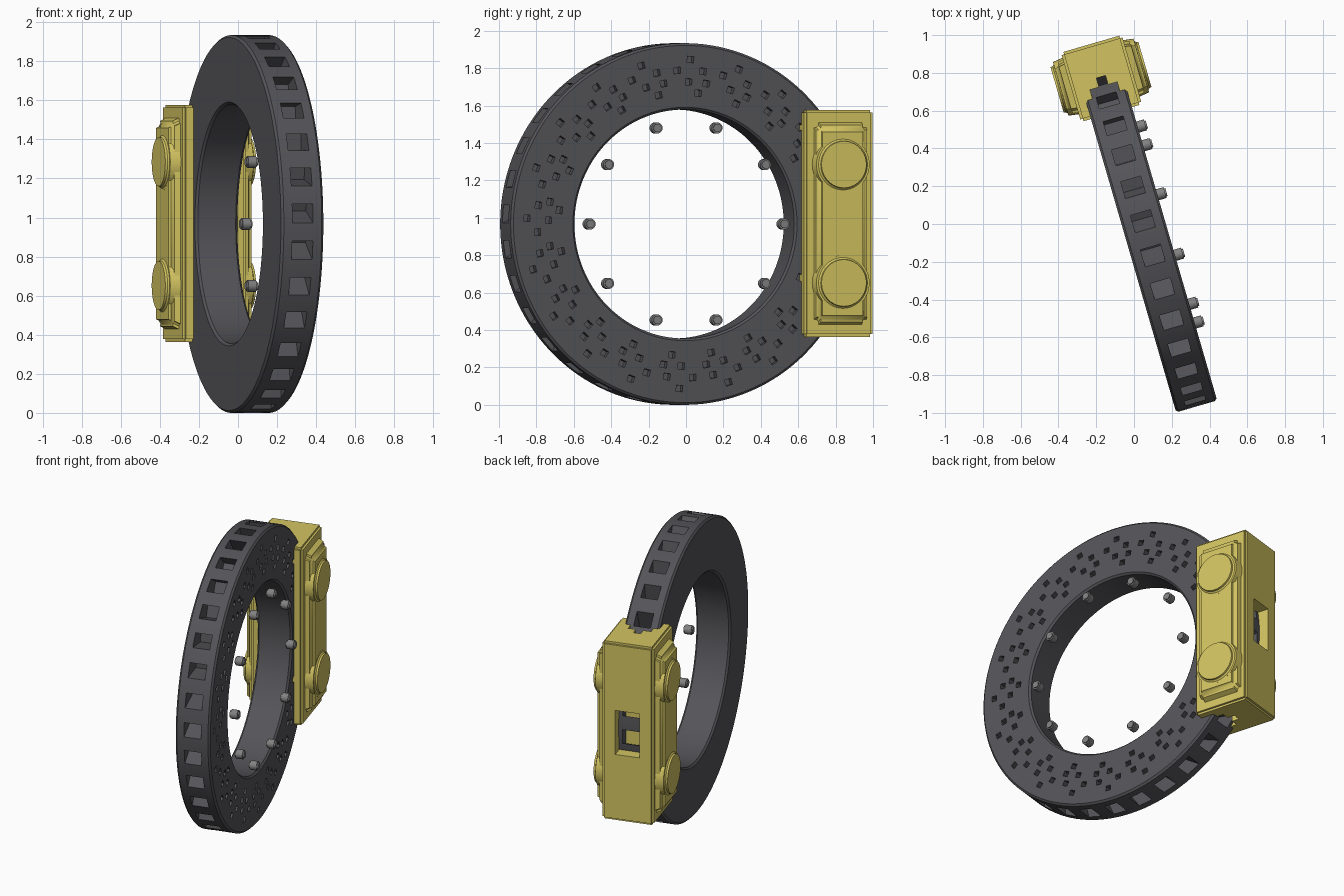
import bpy, bmesh, math
from mathutils import Matrix

if "Cube" in bpy.data.objects:
    bpy.data.objects.remove(bpy.data.objects["Cube"], do_unlink=True)

RADIUS, HOLE, HALF = 0.967, 0.612, 0.113
# local frame: x is the wheel axis, y points to the caliper
PLACE = Matrix.Translation((0.062, -0.037, RADIUS)) @ Matrix.Rotation(math.radians(16.2), 4, 'Z')


def material(name, rgb):
    m = bpy.data.materials.new(name)
    m.use_nodes = True
    m.diffuse_color = (*rgb, 1)
    m.node_tree.nodes["Principled BSDF"].inputs["Base Color"].default_value = (*rgb, 1)
    return m


iron = material("dark iron", (0.09, 0.09, 0.1))
yellow = material("caliper yellow", (0.65, 0.55, 0.12))
steel = material("bolt grey", (0.22, 0.22, 0.22))


def make(name, bm, mat=None):
    bmesh.ops.recalc_face_normals(bm, faces=bm.faces)
    me = bpy.data.meshes.new(name)
    bm.to_mesh(me)
    bm.free()
    ob = bpy.data.objects.new(name, me)
    bpy.context.collection.objects.link(ob)
    ob.matrix_world = PLACE
    if mat:
        me.materials.append(mat)
    return ob


def smooth(ob, angle=32):
    ob.data.shade_smooth()
    ob.data.set_sharp_from_angle(angle=math.radians(angle))


def add_box(bm, size, matrix):
    bmesh.ops.create_cube(bm, size=1, matrix=matrix @ Matrix.Diagonal((*size, 1)))


def box_between(bm, lo, hi):
    mid = [(a + b) / 2 for a, b in zip(lo, hi)]
    add_box(bm, [b - a for a, b in zip(lo, hi)], Matrix.Translation(mid))


def carve(ob, bm):
    # subtract the cutter, bake the result and drop the cutter
    cutter = make("cutter", bm)
    cutter.hide_render = True
    mod = ob.modifiers.new("cut", 'BOOLEAN')
    mod.operation, mod.solver, mod.object = 'DIFFERENCE', 'EXACT', cutter
    bpy.context.view_layer.update()
    deps = bpy.context.evaluated_depsgraph_get()
    baked = bpy.data.meshes.new_from_object(ob.evaluated_get(deps))
    ob.modifiers.clear()
    ob.data = baked
    bpy.data.objects.remove(cutter, do_unlink=True)


def around(degrees):
    # turn about the axle, measured from the top towards the caliper
    return Matrix.Rotation(-math.radians(degrees), 4, 'X')


# brake disc: a chamfered ring
bm = bmesh.new()
c = 0.012
section = [(-HALF, HOLE + c), (-HALF, RADIUS - c), (-HALF + c, RADIUS), (HALF - c, RADIUS),
           (HALF, RADIUS - c), (HALF, HOLE + c), (HALF - c, HOLE), (-HALF + c, HOLE)]
SEG = 128
rings = []
for i in range(SEG):
    a = math.tau * i / SEG
    rings.append([bm.verts.new((x, r * math.sin(a), r * math.cos(a))) for x, r in section])
for i in range(SEG):
    a, b = rings[i], rings[(i + 1) % SEG]
    for j in range(len(section)):
        k = (j + 1) % len(section)
        bm.faces.new((a[j], a[k], b[k], b[j]))
disc = make("brake_disc", bm, iron)

# slanted vents in the rim and square pits in one face
bm = bmesh.new()
VENTS = 32
for i in range(VENTS):
    add_box(bm, (0.11, 0.085, 0.2), around(360 * i / VENTS + 4) @
            Matrix.Translation((0, 0, 0.94)) @ Matrix.Rotation(math.radians(28), 4, 'X'))
PITS = [(0.88, 2), (0.822, -3), (0.822, 7), (0.76, 1.5), (0.76, 9), (0.703, 6)]
for i in range(20):
    for r, offset in PITS:
        add_box(bm, (0.09, 0.036, 0.034), around(18 * i + offset) @ Matrix.Translation((HALF, 0, r)))
carve(disc, bm)
smooth(disc)

# ring of bolts inside the disc
bm = bmesh.new()
for i in range(10):
    bmesh.ops.create_cone(bm, cap_ends=True, segments=20, radius1=0.03, radius2=0.03, depth=0.06,
                          matrix=around(36 * i + 18) @ Matrix.Translation((0.133, 0, 0.54)) @
                          Matrix.Rotation(math.pi / 2, 4, 'Y'))
caps = [e for e in bm.edges if any(len(f.verts) > 4 for f in e.link_faces)]
bmesh.ops.bevel(bm, geom=caps, offset=0.008, segments=2, affect='EDGES')
smooth(make("bolts", bm, steel), 50)

# caliper body with a slot for the disc and a window in its back
bm = bmesh.new()
box_between(bm, (-0.168, 0.65, -0.603), (0.168, 1.032, 0.61))
bmesh.ops.bevel(bm, geom=bm.edges[:], offset=0.014, segments=2, affect='EDGES')
body = make("caliper_body", bm, yellow)
bm = bmesh.new()
box_between(bm, (-0.075, 0.5, -0.8), (0.075, 0.85, 0.8))
tall = [e for e in bm.edges if abs(e.verts[0].co.z - e.verts[1].co.z) > 1
        and e.verts[0].co.y > 0.8]
bmesh.ops.bevel(bm, geom=tall, offset=0.05, segments=4, affect='EDGES')
box_between(bm, (-0.08, 0.9, -0.15), (0.08, 1.2, 0.15))
carve(body, bm)
smooth(body)

for side, label in ((1, "left"), (-1, "right")):
    # raised cheek, tapering outwards
    bm = bmesh.new()
    box_between(bm, (0.1, 0.69, -0.57), (0.222, 1.005, 0.575))
    for v in bm.verts:
        if v.co.x > 0.2:
            v.co.z *= 0.9
            v.co.y += 0.02 if v.co.y < 0.8 else -0.02
    bmesh.ops.bevel(bm, geom=bm.edges[:], offset=0.025, segments=3, affect='EDGES')
    bmesh.ops.scale(bm, vec=(side, 1, 1), verts=bm.verts)
    smooth(make(label + "_cheek", bm, yellow), 40)

    # two round piston covers
    bm = bmesh.new()
    for z in (-0.315, 0.318):
        bmesh.ops.create_cone(bm, cap_ends=True, segments=40, radius1=0.165, radius2=0.145, depth=0.14,
                              matrix=Matrix.Translation((0.172, 0.848, z)) @
                              Matrix.Rotation(math.pi / 2, 4, 'Y'))
    rims = [e for e in bm.edges if all(v.co.x > 0.2 for v in e.verts)]
    bmesh.ops.bevel(bm, geom=rims, offset=0.02, segments=3, affect='EDGES')
    bmesh.ops.scale(bm, vec=(side, 1, 1), verts=bm.verts)
    smooth(make(label + "_piston_covers", bm, yellow), 40)
